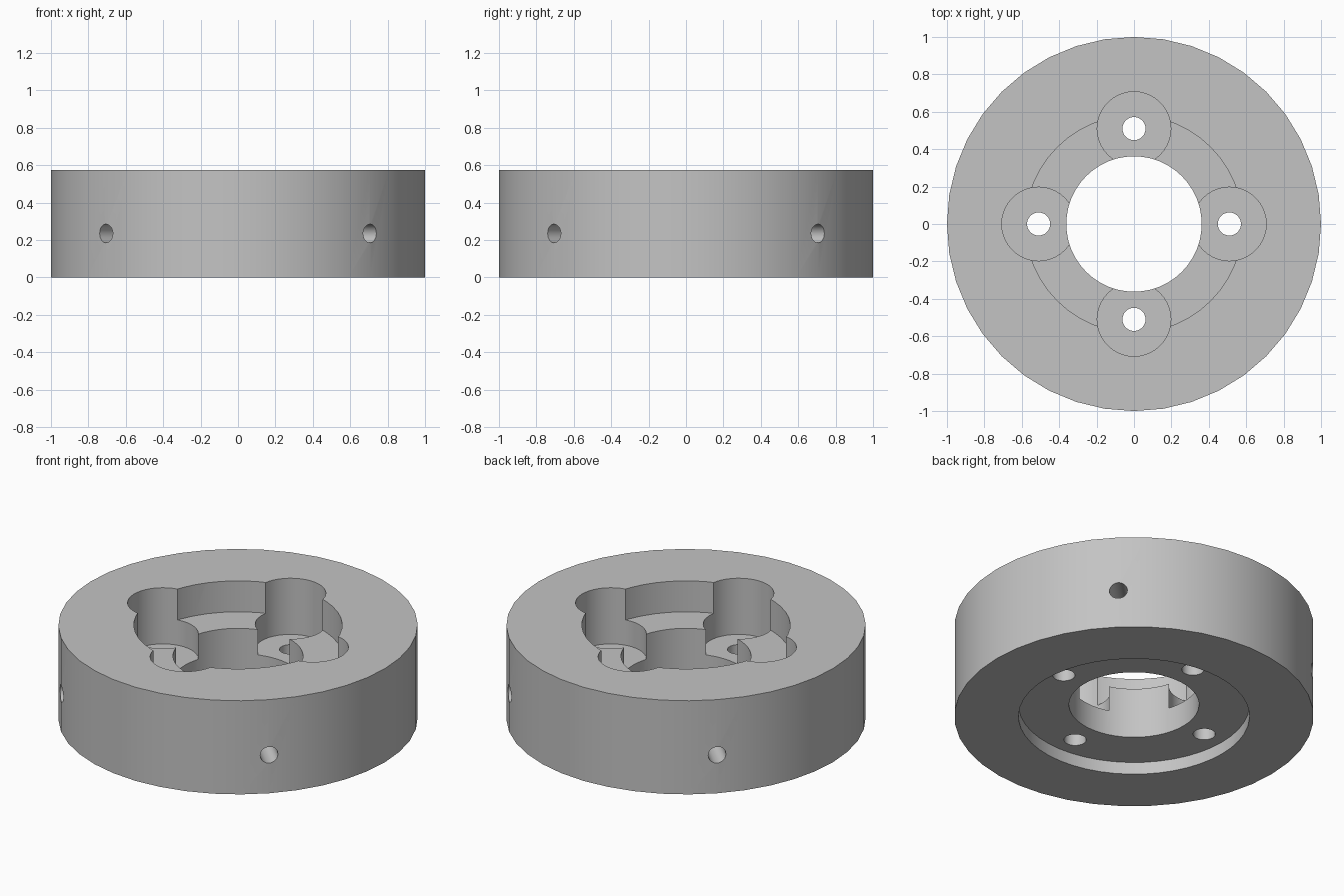
import bpy
import math

if "Cube" in bpy.data.objects:
    bpy.data.objects.remove(bpy.data.objects["Cube"])

HEIGHT = 0.575
RECESS_Z = 0.385    # floor of the round recess
POCKET_Z = 0.23     # floor of the four pockets
UNDERCUT_Z = 0.075  # ceiling of the shallow recess underneath
PITCH = 0.51        # distance of pockets from the centre

grey = bpy.data.materials.new("grey_metal")
grey.diffuse_color = (0.55, 0.55, 0.55, 1)
grey.use_nodes = True
grey.node_tree.nodes["Principled BSDF"].inputs["Base Color"].default_value = grey.diffuse_color


def cylinder(name, radius, z0, z1, sides, x=0, y=0):
    """Upright cylinder between two heights."""
    bpy.ops.mesh.primitive_cylinder_add(
        vertices=sides, radius=radius, depth=z1 - z0,
        location=(x, y, (z0 + z1) / 2))
    ob = bpy.context.object
    ob.name = name
    ob.data.materials.append(grey)
    return ob


# Main body
body = cylinder("flange_ring", 1.0, 0, HEIGHT, 40)

# Central bore, upper recess and shallow recess underneath
cutters = [
    cylinder("bore_cutter", 0.362, -0.1, 0.7, 48),
    cylinder("recess_cutter", 0.58, RECESS_Z, 0.7, 48),
    cylinder("undercut_cutter", 0.643, -0.1, UNDERCUT_Z, 48),
]

for i in range(4):
    # Bolt pockets with through holes
    a = i * math.pi / 2
    x, y = PITCH * math.cos(a), PITCH * math.sin(a)
    cutters.append(cylinder("pocket_cutter", 0.197, POCKET_Z, 0.7, 40, x, y))
    cutters.append(cylinder("bolt_hole_cutter", 0.062, -0.1, 0.5, 24, x, y))

    # Blind radial holes in the rim, between the pockets
    a += math.pi / 4
    hole = cylinder("side_hole_cutter", 0.05, 0, 0.5, 24)
    hole.location = (math.cos(a), math.sin(a), 0.235)
    hole.rotation_euler = (0, math.pi / 2, a)
    cutters.append(hole)

for cutter in cutters:
    cutter.hide_render = True
    mod = body.modifiers.new(cutter.name, 'BOOLEAN')
    mod.operation = 'DIFFERENCE'
    mod.solver = 'EXACT'
    mod.object = cutter

# Apply the cuts, then smooth the round walls
bpy.ops.object.select_all(action='DESELECT')
body.select_set(True)
bpy.context.view_layer.objects.active = body
bpy.ops.object.convert(target='MESH')
for cutter in cutters:
    bpy.data.objects.remove(cutter)
bpy.ops.object.shade_smooth_by_angle(angle=math.radians(30))
